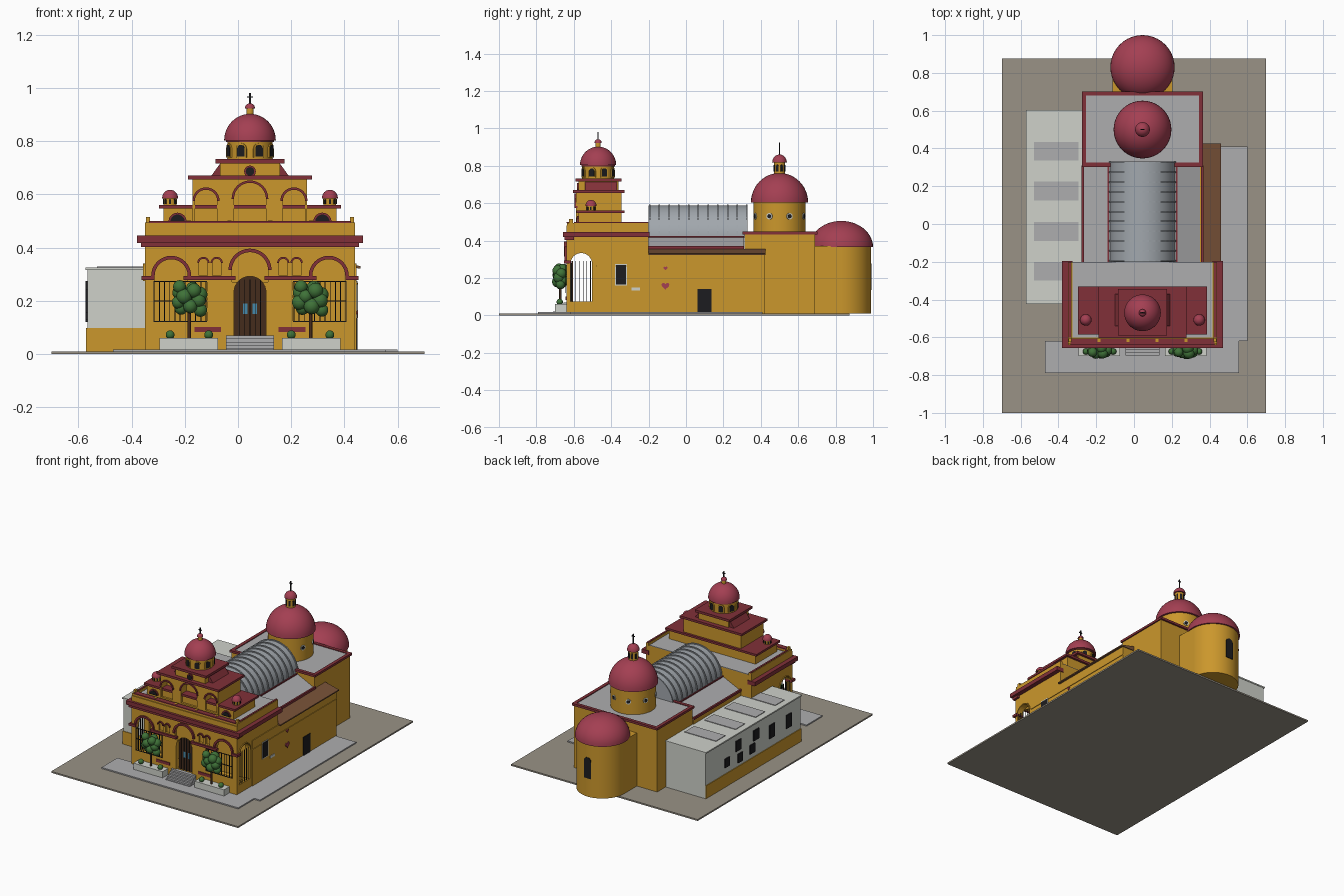
import bpy, bmesh, math, random
from mathutils import Matrix, Vector

if "Cube" in bpy.data.objects:
    bpy.data.objects.remove(bpy.data.objects["Cube"])
random.seed(4)
CX = 0.045  # church axis

def mat(name, r, g, b):
    m = bpy.data.materials.new(name)
    m.diffuse_color = (r, g, b, 1)
    m.use_nodes = True
    m.node_tree.nodes["Principled BSDF"].inputs["Base Color"].default_value = m.diffuse_color
    return m

OCHRE = mat("ochre", .60, .31, .025)
RED = mat("trim_red", .22, .03, .04)
DOME = mat("dome_red", .37, .05, .085)
BLACK = mat("black", .012, .012, .014)
GREY = mat("roof_grey", .42, .42, .43)
STEEL = mat("vault_steel", .36, .39, .42)
PALE = mat("pale_wall", .62, .64, .59)
STONE = mat("ground_stone", .32, .29, .24)
BROWN = mat("tile_brown", .19, .085, .04)
WOOD = mat("door_wood", .06, .025, .012)
GREEN = mat("leaves", .05, .17, .04)
BLUE = mat("glass_blue", .06, .25, .4)

def finish(name, bm, m, smooth=False):
    bmesh.ops.recalc_face_normals(bm, faces=bm.faces)
    me = bpy.data.meshes.new(name)
    bm.to_mesh(me)
    bm.free()
    ob = bpy.data.objects.new(name, me)
    bpy.context.collection.objects.link(ob)
    me.materials.append(m)
    if smooth:
        bpy.ops.object.select_all(action='DESELECT')
        bpy.context.view_layer.objects.active = ob
        ob.select_set(True)
        bpy.ops.object.shade_smooth_by_angle(angle=math.radians(35))
    return ob

def prism(name, pts, a, b, m, axis='y', smooth=False):
    bm = bmesh.new()
    put = {'y': lambda p, t: (p[0], t, p[1]), 'x': lambda p, t: (t, p[0], p[1])}[axis]
    lo, hi = ([bm.verts.new(put(p, t)) for p in pts] for t in (a, b))
    n = len(pts)
    bm.faces.new(lo)
    bm.faces.new(hi)
    for i in range(n):
        bm.faces.new((lo[i], lo[(i+1) % n], hi[(i+1) % n], hi[i]))
    return finish(name, bm, m, smooth)

def box(name, x0, x1, y0, y1, z0, z1, m):
    return prism(name, [(x0, z0), (x1, z0), (x1, z1), (x0, z1)], y0, y1, m)

def arc(c, z, r, a0=0, a1=180, n=16):
    return [(c+r*math.cos(math.radians(a0+(a1-a0)*i/n)), z+r*math.sin(math.radians(a0+(a1-a0)*i/n))) for i in range(n+1)]

def arch(c, z0, r, zs):
    return [(c-r, z0), (c+r, z0)] + arc(c, zs, r)

def ring(c, z, r0, r1):
    return arc(c, z, r1) + arc(c, z, r0)[::-1]

def disc(c, z, r):
    return arc(c, z, r, 0, 360, 20)[:-1]

def lathe(name, cx, cy, prof, m, seg=40):
    bm = bmesh.new()
    vs = [bm.verts.new((cx+r, cy, z)) for r, z in prof]
    es = [bm.edges.new(p) for p in zip(vs, vs[1:])]
    bmesh.ops.spin(bm, geom=vs+es, axis=(0, 0, 1), cent=(cx, cy, 0), steps=seg, angle=2*math.pi)
    bmesh.ops.remove_doubles(bm, verts=bm.verts, dist=1e-5)
    return finish(name, bm, m, True)

def drum(name, cx, cy, r, z0, z1, m=OCHRE):
    return lathe(name, cx, cy, [(0, z0), (r, z0), (r, z1), (0, z1)], m)

def dome(name, cx, cy, r, z0, h):
    return lathe(name, cx, cy, [(0, z0)] + [(r*math.cos(t*math.pi/24), z0+h*math.sin(t*math.pi/24)) for t in range(12)] + [(0, z0+h)], DOME)

def turn(ob, cx, cy, deg):
    c = Matrix.Translation((cx, cy, 0))
    ob.data.transform(c @ Matrix.Rotation(math.radians(deg), 4, 'Z') @ c.inverted())

def ball(name, p, r, m=GREEN):
    bm = bmesh.new()
    bmesh.ops.create_uvsphere(bm, u_segments=14, v_segments=9, radius=r, matrix=Matrix.Translation(p))
    return finish(name, bm, m, True)

def cut(ob, cutters):
    for c in cutters:
        c.hide_render = True
        md = ob.modifiers.new("opening", 'BOOLEAN')
        md.object, md.operation, md.solver = c, 'DIFFERENCE', 'EXACT'
        bpy.context.view_layer.objects.active = ob
        bpy.ops.object.modifier_apply(modifier=md.name)
        bpy.data.objects.remove(c)

def cross(cx, cy, z0, z1):
    box("cross_post", cx-.003, cx+.003, cy-.003, cy+.003, z0, z1, BLACK)
    box("cross_arm", cx-.011, cx+.011, cy-.003, cy+.003, z1-.017, z1-.012, BLACK)

def rim(name, x0, x1, y0, y1, z0, z1, w, m=RED):
    for q in ((x0, x1, y0, y0+w), (x0, x1, y1-w, y1), (x0, x0+w, y0+w, y1-w), (x1-w, x1, y0+w, y1-w)):
        box(name, *q, z0, z1, m)

# ground and pavement
box("ground", -.7, .7, -1, .875, 0, .01, STONE)
box("front_pavement", -.47, .555, -.79, -.62, .01, .018, GREY)
box("side_pavement", .43, .6, -.62, .41, .01, .018, GREY)

# front block with hollow, see-through porch
front = box("front_block", CX-.395, CX+.395, -.64, -.2, .01, .48, OCHRE)
cuts = [box("cut", CX-.36, CX+.36, -.61, -.485, .06, .385, OCHRE),
        prism("cut", arch(-.56, .075, .058, .275), -.6, .7, OCHRE, 'x'),
        prism("cut", arch(CX, .065, .06, .232), -.7, -.55, OCHRE),
        prism("cut", arch(CX, .27, .068, .315), -.7, -.628, OCHRE)]
for s in (-1, 1):
    cuts += [prism("cut", arch(CX+s*.296, .12, .062, .295), -.7, -.55, OCHRE),
             box("cut", CX+s*.262-.1, CX+s*.262+.1, -.7, -.55, .12, .272, OCHRE)]
    cuts += [prism("cut", arch(CX+s*d, .296, .016, .342), -.7, -.625, OCHRE) for d in (.125, .175)]
cut(front, cuts)
box("front_roof", CX-.37, CX+.37, -.6, -.2, .478, .484, GREY)
box("front_parapet", CX-.395, CX+.395, -.635, -.61, .48, .495, OCHRE)
box("parapet_rail", CX-.38, CX+.38, -.64, -.605, .493, .5, RED)
box("lower_cornice", CX-.41, CX+.41, -.65, -.6, .402, .42, RED)
box("main_cornice", CX-.425, CX+.425, -.657, -.6, .418, .445, RED)
box("door_panel", CX-.06, CX+.06, -.612, -.604, .065, .232, WOOD)
prism("door_fanlight", arc(CX, .232, .06), -.612, -.604, WOOD)
prism("center_arch_trim", ring(CX, .315, .068, .081), -.652, -.63, RED)
for i in range(6):
    box("parapet_post", CX-.383+i*.1532-.008, CX-.383+i*.1532+.008, -.625, -.605, .47, .515 if i in (0, 5) else .502, OCHRE)
for i in range(5):
    box("door_bar", CX-.04+i*.02-.0015, CX-.04+i*.02+.0015, -.618, -.612, .065, .28, BLACK)
    box("front_step", CX-.09, CX+.09, -.71+i*.014, -.63, .01, .022+i*.012, GREY)
for s in (-1, 1):
    def B(name, c, hw, *q):
        return box(name, CX+s*c-hw, CX+s*c+hw, *q)
    B("cornice_side", .398, .027, -.6, -.195, .418, .445, RED)
    B("parapet_side", .385, .01, -.635, -.2, .48, .495, OCHRE)
    B("side_coping", .385, .006, -.6, -.2, .494, .499, RED)
    B("impost_outer", .383, .025, -.652, -.615, .278, .294, RED)
    B("impost_inner", .152, .098, -.652, -.632, .278, .294, RED)
    prism("side_arch_trim", ring(CX+s*.296, .294, .062, .075), -.65, -.632, RED)
    prism("porch_arch_trim", ring(-.56, .275, .058, .065), CX+s*.395-.006, CX+s*.395+.006, OCHRE, 'x')
    for d in (.125, .175):
        prism("small_arch_trim", ring(CX+s*d, .342, .016, .023), -.65, -.632, RED)
    B("door_glass", .018, .009, -.6145, -.613, .15, .19, BLUE)
    for i in range(11):
        B("grille_bar", .165+i*.0195, .0017, -.645, -.641, .12, .274, BLACK)
    for z in (.122, .2, .272):
        B("grille_rail", .262, .1, -.645, -.641, z-.002, z+.002, BLACK)
    for i in range(6):
        box("porch_grille_bar", CX+s*.39-.002, CX+s*.39+.002, -.612+i*.02, -.609+i*.02, .075, .29, BLACK)
    B("red_plaque", .158, .05, -.645, -.638, .083, .102, RED)
    # planter, shrubs and tree
    B("planter", .23, .11, -.7, -.64, .01, .06, PALE)
    for d in (.155, .3):
        ball("shrub", (CX+s*d, -.675, .072), .017)
    tx = CX+s*.228
    drum("tree_trunk", tx, -.672, .006, .06, .2, WOOD)
    for i in range(13):
        a = i*2.4
        ball("foliage", (tx+.042*math.cos(a), -.672+.014*math.sin(a), .165+.0073*i), random.uniform(.024, .031))

# stepped bell gable: shoulders, middle, upper tier
box("shoulder_tier", CX-.325, CX+.325, -.575, -.345, .48, .55, OCHRE)
box("shoulder_cornice", CX-.342, CX+.342, -.585, -.33, .546, .56, RED)
mid = box("middle_tier", CX-.215, CX+.215, -.588, -.345, .48, .656, OCHRE)
cut(mid, [prism("cut", arch(CX+d, .5, r, z), -.7, -.53, OCHRE) for d, r, z in ((0, .06, .583), (-.165, .042, .575), (.165, .042, .575))])
for d, r, z in ((0, .06, .583), (-.165, .042, .575), (.165, .042, .575)):
    prism("niche_trim", ring(CX+d, z, r, r+.009), -.596, -.58, RED)
box("middle_cornice", CX-.233, CX+.233, -.603, -.33, .655, .67, RED)
prism("upper_roof_slope", [(CX-.145, .67), (CX+.145, .67), (CX+.115, .712), (CX-.115, .712)], -.54, -.37, RED)
box("upper_tier", CX-.112, CX+.112, -.575, -.36, .67, .72, OCHRE)
box("upper_cornice", CX-.13, CX+.13, -.59, -.345, .716, .732, RED)
prism("oculus_trim", disc(CX, .686, .022), -.582, -.57, RED)
prism("oculus", disc(CX, .686, .016), -.584, -.57, BLACK)
for s in (-1, 1):
    x = CX+s*.3
    prism("lunette_trim", arc(CX+s*.272, .497, .034), -.582, -.57, RED)
    prism("lunette", arc(CX+s*.272, .497, .027), -.585, -.57, BLACK)
    drum("corner_drum", x, -.508, .024, .56, .588)
    dome("corner_dome", x, -.508, .03, .585, .032)
    for i in range(8):
        turn(prism("corner_opening", arch(x, .564, .004, .578), -.534, -.528, BLACK), x, -.508, i*45)

# front cupola
ty = -.47
drum("tower_drum", CX, ty, .085, .73, .81)
drum("tower_ring", CX, ty, .09, .796, .806, RED)
dome("tower_dome", CX, ty, .097, .803, .099)
drum("tower_lantern", CX, ty, .014, .895, .925)
dome("tower_finial", CX, ty, .019, .922, .02)
cross(CX, ty, .94, .98)
for i in range(8):
    turn(prism("tower_window_frame", arch(CX, .738, .021, .771), ty-.088, ty-.07, OCHRE), CX, ty, 22.5+45*i)
    turn(prism("tower_window", arch(CX, .742, .015, .771), ty-.09, ty-.07, BLACK), CX, ty, 22.5+45*i)

# nave, sloped roof and barrel vault
box("nave", CX-.318, CX+.312, -.2, .31, .01, .36, OCHRE)
prism("nave_roof", [(CX-.32, .355), (CX+.315, .355), (CX+.18, .42), (CX-.18, .42)], -.2, .31, GREY)
prism("barrel_vault", arc(CX, .415, .172, n=32), -.2, .33, STEEL, smooth=True)
for i in range(11):
    y = -.198+i*.052
    prism("vault_rib", ring(CX, .415, .17, .179), y, y+.008, STEEL)
for s in (-1, 1):
    box("nave_edge", CX+s*.317-.006, CX+s*.317+.006, -.2, .31, .355, .37, RED)
    box("vault_edge", CX+s*.182-.004, CX+s*.182+.004, -.2, .31, .412, .424, RED)

# right aisle and its wall details
X = .445
box("right_aisle", .3, X, -.48, .42, .01, .325, OCHRE)
prism("aisle_roof", [(.35, .325), (.46, .322), (.46, .33), (.35, .356)], -.2, .425, BROWN)
box("wall_line", X, X+.004, -.48, .42, .262, .267, OCHRE)
box("side_window_frame", X, X+.003, -.38, -.315, .16, .274, PALE)
box("side_window", X, X+.005, -.375, -.32, .166, .268, BLACK)
box("white_plaque", X, X+.004, -.292, -.245, .134, .15, PALE)
box("side_door", X, X+.004, .062, .135, .018, .142, BLACK)
for z, k in ((.158, .0013), (.252, .0007)):
    heart = [(-.11+k*16*math.sin(t)**3, z+k*(13*math.cos(t)-5*math.cos(2*t)-2*math.cos(3*t)-math.cos(4*t))) for t in [i*math.pi/12 for i in range(24)]]
    prism("heart_ornament", heart, X, X+.005, DOME, 'x')

# crossing block, drum and main dome
cy = .5
box("crossing", CX-.312, CX+.312, .312, .69, .01, .44, OCHRE)
box("crossing_roof", CX-.31, CX+.31, .315, .69, .438, .443, GREY)
rim("crossing_cornice", CX-.32, CX+.32, .303, .702, .433, .448, .022)
drum("main_drum", CX, cy, .14, .44, .61)
dome("main_dome", CX, cy, .153, .603, .158)
drum("main_lantern", CX, cy, .03, .75, .82)
dome("main_finial", CX, cy, .039, .818, .042)
cross(CX, cy, .858, .925)
for i in range(8):
    a = 22.5+45*i
    turn(prism("round_window_frame", disc(CX, .53, .017), cy-.143, cy-.13, PALE), CX, cy, a)
    turn(prism("round_window", disc(CX, .53, .011), cy-.145, cy-.13, BLACK), CX, cy, a)
    turn(prism("lantern_opening", arch(CX, .768, .006, .8), cy-.032, cy-.025, BLACK), CX, cy, a)

# apse
box("apse_link", CX-.16, CX+.16, .68, .83, .01, .37, OCHRE)
drum("apse", CX, .83, .16, .01, .37)
dome("apse_dome", CX, .83, .17, .365, .14)
prism("apse_window", arch(CX, .135, .026, .25), .97, .993, BLACK)

# left annex
box("annex", -.565, -.27, -.418, .6, .01, .318, PALE)
box("annex_base", -.57, -.34, -.422, .6, .01, .097, OCHRE)
box("annex_roof", -.572, -.268, -.424, .603, .316, .325, PALE)
for y in (.385, .175, -.04, -.25):
    box("skylight", -.53, -.295, y-.05, y+.05, .325, .329, GREY)
for y, z, hy, hz in ((.37, .17, .025, .03), (.25, .24, .028, .035), (.23, .15, .025, .03), (.1, .16, .025, .03),
                     (.06, .24, .028, .035), (-.11, .2, .028, .045), (-.29, .2, .028, .045)):
    box("annex_window", -.572, -.56, y-hy, y+hy, z-hz, z+hz, BLACK)
